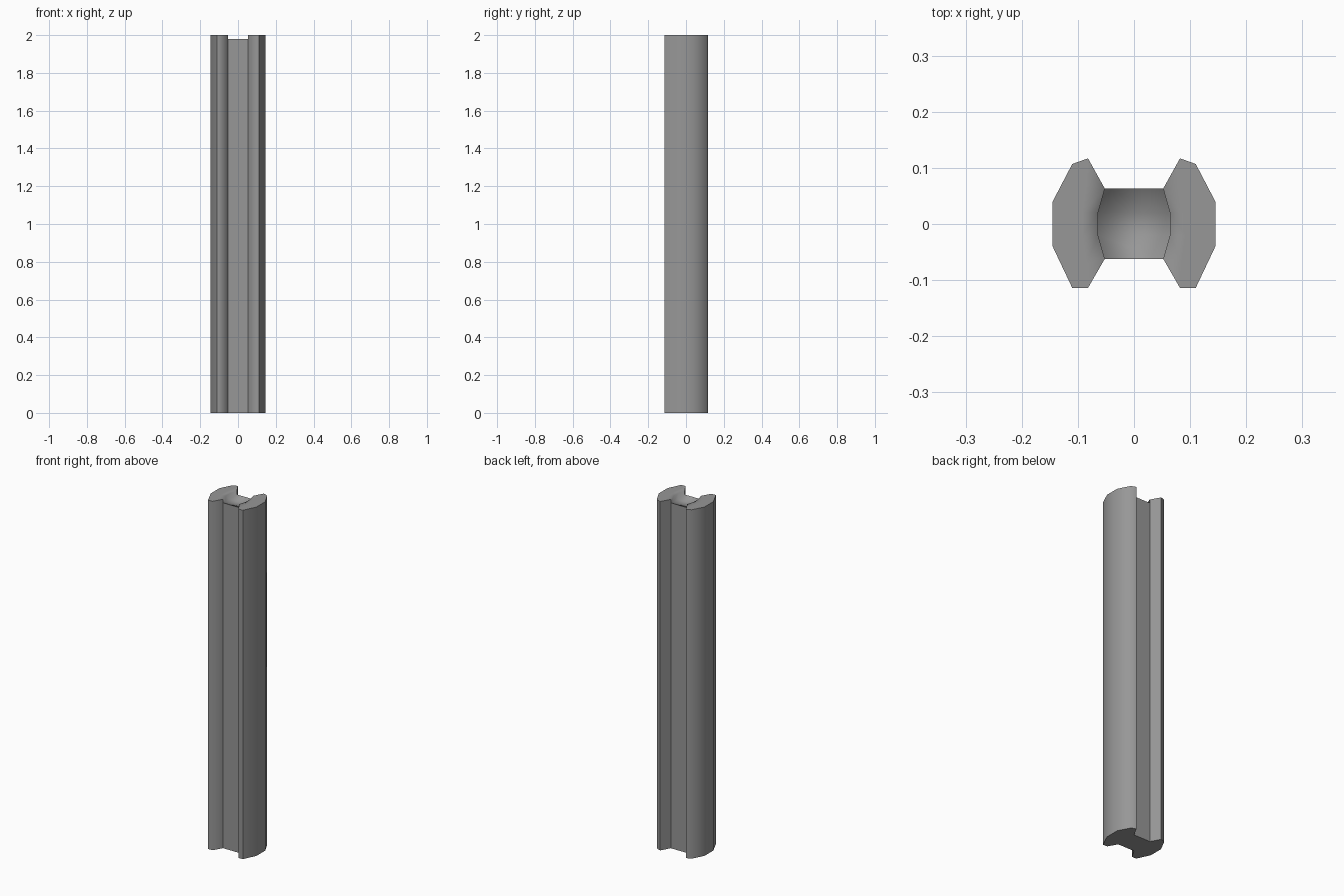
import bpy, bmesh, math

if "Cube" in bpy.data.objects:
    bpy.data.objects.remove(bpy.data.objects["Cube"])

HEIGHT = 2.0
# Right half of the H-shaped section, front inner corner to back inner corner
FLANGE = [(0.052, -0.062), (0.082, -0.114), (0.11, -0.114), (0.145, -0.04),
          (0.145, 0.04), (0.11, 0.107), (0.082, 0.117), (0.052, 0.063)]
# Edge of the notch across the web, back to front: x, y, floor height
NOTCH = [(0.052, 0.063, 1.98), (0.064, 0.02, 1.965),
         (0.064, -0.02, 1.965), (0.052, -0.062, 1.98)]
# Line on the flange top where the softened notch edge begins
SOFT = [(0.085, 0.07), (0.092, 0.02), (0.092, -0.02), (0.085, -0.07)]

bm = bmesh.new()


def face(points):
    bm.faces.new([bm.verts.new(p) for p in points])


for s in (1, -1):
    # Outer flange walls
    for (xa, ya), (xb, yb) in zip(FLANGE, FLANGE[1:]):
        face([(s * xa, ya, 0), (s * xb, yb, 0),
              (s * xb, yb, HEIGHT), (s * xa, ya, HEIGHT)])
    # Flange top: flat outer part, end triangles and softened inner strip
    face([(s * x, y, HEIGHT) for x, y in FLANGE[1:-1] + SOFT])
    for tip, inner, soft in ((FLANGE[1], FLANGE[0], SOFT[-1]),
                             (FLANGE[-2], FLANGE[-1], SOFT[0])):
        face([(s * x, y, HEIGHT) for x, y in (tip, inner, soft)])
    for i in range(3):
        strip = [NOTCH[i][:2], NOTCH[i + 1][:2], SOFT[i + 1], SOFT[i]]
        face([(s * x, y, HEIGHT) for x, y in strip])
    # Notch side walls
    for (xa, ya, za), (xb, yb, zb) in zip(NOTCH, NOTCH[1:]):
        face([(s * xa, ya, za), (s * xb, yb, zb),
              (s * xb, yb, HEIGHT), (s * xa, ya, HEIGHT)])

# Notch floor
for (xa, ya, za), (xb, yb, zb) in zip(NOTCH, NOTCH[1:]):
    face([(-xa, ya, za), (-xb, yb, zb), (xb, yb, zb), (xa, ya, za)])

# Web front and back walls
for x, y, z in (NOTCH[0], NOTCH[-1]):
    face([(-x, y, 0), (x, y, 0), (x, y, z), (-x, y, z)])

# Base
face([(x, y, 0) for x, y in FLANGE] + [(-x, y, 0) for x, y in reversed(FLANGE)])

bmesh.ops.remove_doubles(bm, verts=bm.verts, dist=1e-5)
bmesh.ops.recalc_face_normals(bm, faces=bm.faces)

# Smooth shading; corners stay sharp except inside the notch
for f in bm.faces:
    f.smooth = True
for e in bm.edges:
    in_notch = all(v.co.z > 1.9 and abs(v.co.x) < 0.07 for v in e.verts)
    across = abs(e.verts[0].co.x - e.verts[1].co.x) > 0.09
    if e.calc_face_angle(0) > math.radians(62):
        e.smooth = in_notch and not across
mesh = bpy.data.meshes.new("grooved_post")
bm.to_mesh(mesh)
bm.free()

post = bpy.data.objects.new("grooved_post", mesh)
bpy.context.collection.objects.link(post)

# Dark grey finish
grey = bpy.data.materials.new("dark_grey")
grey.diffuse_color = (0.31, 0.31, 0.31, 1)
grey.use_nodes = True
grey.node_tree.nodes["Principled BSDF"].inputs["Base Color"].default_value = grey.diffuse_color
mesh.materials.append(grey)
